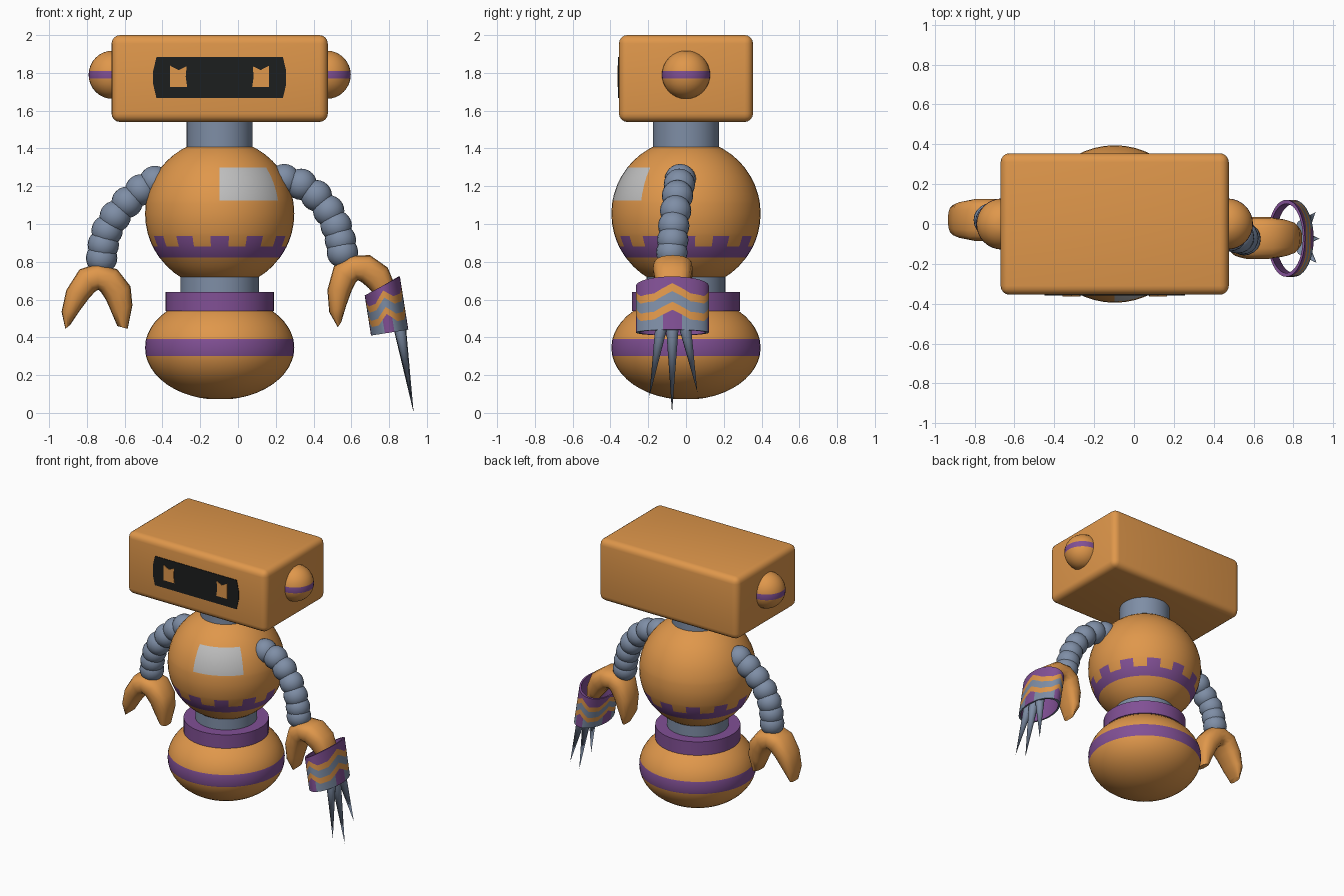
import bpy, bmesh, math
from math import cos, sin, pi, radians, sqrt
from mathutils import Matrix, Vector

if "Cube" in bpy.data.objects:
    bpy.data.objects.remove(bpy.data.objects["Cube"])


def material(name, rgb):
    m = bpy.data.materials.new(name)
    m.use_nodes = True
    m.diffuse_color = (*rgb, 1)
    m.node_tree.nodes["Principled BSDF"].inputs["Base Color"].default_value = (*rgb, 1)
    return m


ORANGE, PURPLE, STEEL, PALE, BLACK = range(5)
MATS = [material("orange paint", (0.74, 0.31, 0.07)),
        material("purple paint", (0.22, 0.08, 0.30)),
        material("blue grey metal", (0.21, 0.27, 0.38)),
        material("pale grey panel", (0.52, 0.52, 0.52)),
        material("black screen", (0.012, 0.013, 0.013))]
CX = -0.097  # body axis


def finish(name, bm, color, loc=(0, 0, 0), tilt=0, angle=40):
    """color is a material slot, or a rule from face centre to slot"""
    bmesh.ops.recalc_face_normals(bm, faces=bm.faces)
    me = bpy.data.meshes.new(name)
    slots = [color(f.calc_center_median()) if callable(color) else color for f in bm.faces]
    used = sorted(set(slots))
    for f, s in zip(bm.faces, slots):
        f.material_index = used.index(s)
    bm.to_mesh(me)
    bm.free()
    for s in used:
        me.materials.append(MATS[s])
    me.shade_smooth()
    me.set_sharp_from_angle(angle=radians(angle))
    ob = bpy.data.objects.new(name, me)
    ob.location = loc
    ob.rotation_euler = (0, radians(tilt), 0)
    bpy.context.collection.objects.link(ob)
    return ob


def skin(bm, rings, caps=True):
    """bridge equal rings of points into a surface"""
    vs = [[bm.verts.new(p) for p in r] for r in rings]
    n = len(vs[0])
    for a, b in zip(vs, vs[1:]):
        for i in range(n):
            j = (i + 1) % n
            bm.faces.new((a[i], a[j], b[j], b[i]))
    if caps:
        bm.faces.new(vs[0])
        bm.faces.new(vs[-1])


def ball(name, loc, r, rz, cuts, color, segs=48, rows=24):
    """ellipsoid with extra rings at the heights of the painted borders"""
    zs = [-rz * cos(pi * i / rows) for i in range(1, rows)]
    zs = sorted([z for z in zs if all(abs(z - c) > rz * 0.03 for c in cuts)] + cuts)
    bm = bmesh.new()
    rings = []
    for z in zs:
        k = r * sqrt(1 - (z / rz) ** 2)
        rings.append([(k * sin(2 * pi * i / segs), -k * cos(2 * pi * i / segs), z)
                      for i in range(segs)])
    skin(bm, rings)
    return finish(name, bm, color, loc)


def drum(name, r, z0, z1, color):
    bm = bmesh.new()
    skin(bm, [[(r * cos(2 * pi * i / 48), r * sin(2 * pi * i / 48), z) for i in range(48)]
              for z in (z0, z1)])
    return finish(name, bm, color, (CX, 0, 0))


def plate(name, pts, y, color, thick=0.006):
    """thin flat panel facing the front"""
    bm = bmesh.new()
    skin(bm, [[(x, y - d, z) for x, z in pts] for d in (0, thick)])
    return finish(name, bm, color)


def band(lo, hi):
    return lambda c: PURPLE if lo < c.z < hi else ORANGE


# Torso: castellated belt and chest panel
def torso_color(c):
    a = math.degrees(math.atan2(c.x, -c.y))
    tooth = abs((a + 15) % 30 - 15) < 7.5
    if -0.232 < c.z < -0.175 or (-0.175 < c.z < -0.118 and tooth):
        return PURPLE
    if 0.07 < c.z < 0.245 and 0 < a < 52.5:
        return PALE
    return ORANGE


ball("torso", (CX, 0, 1.055), 0.395, 0.395, [-0.232, -0.175, -0.118, 0.07, 0.245], torso_color)
ball("lower_body", (CX, 0, 0.345), 0.395, 0.275, [-0.045, 0.045], band(-0.045, 0.045))
drum("waist", 0.208, 0.6, 0.76, STEEL)
drum("waist_ring", 0.287, 0.54, 0.64, PURPLE)
drum("neck", 0.175, 1.36, 1.58, STEEL)

# Head: rounded box
bm = bmesh.new()
bmesh.ops.create_cube(bm, size=1, matrix=Matrix.Diagonal((1.145, 0.71, 0.46, 1)))
bmesh.ops.bevel(bm, geom=bm.edges[:], offset=0.045, segments=4, profile=0.5, affect='EDGES')
finish("head", bm, ORANGE, (CX, 0, 1.77))

for side, name in ((-1, "right_ear"), (1, "left_ear")):
    ball(name, (CX + side * 0.566, 0, 1.79), 0.128, 0.128, [-0.021, 0.021],
         band(-0.021, 0.021), 32, 16)

# Face screen and notched eyes
half = [(0.335, 1.667), (0.352, 1.74), (0.352, 1.81), (0.335, 1.883)]
plate("face_screen", [(CX + x, z) for x, z in half]
      + [(CX - x, z) for x, z in reversed(half)], -0.353, BLACK)
eye = [(0.172, 1.725), (0.262, 1.725), (0.262, 1.838), (0.217, 1.815), (0.175, 1.835), (0.18, 1.78)]
for side, name in ((-1, "right_eye"), (1, "left_eye")):
    plate(name, [(CX + side * x, z) for x, z in eye], -0.357, ORANGE)


# Arms: chains of overlapping balls
def arm(name, path):
    bm = bmesh.new()
    for p in path:
        bmesh.ops.create_uvsphere(bm, u_segments=20, v_segments=12, radius=0.083,
                                  matrix=Matrix.Translation(p))
    finish(name, bm, STEEL)


arm("right_arm", [(-0.44, 0.0, 1.225), (-0.515, 0, 1.18), (-0.587, 0, 1.115), (-0.65, 0, 1.04),
                  (-0.693, 0.01, 0.965), (-0.713, 0.015, 0.89), (-0.722, 0.02, 0.82)])
arm("left_arm", [(0.245, -0.03, 1.235), (0.335, -0.035, 1.21), (0.415, -0.045, 1.15),
                 (0.48, -0.055, 1.07), (0.52, -0.065, 0.99), (0.542, -0.07, 0.915),
                 (0.553, -0.075, 0.85)])

# Claws: rounded sections lofted between an outer and an inner edge
CLAW = [(-0.17, -0.345, -0.145, -0.325, 0.05), (-0.19, -0.255, -0.095, -0.25, 0.08),
        (-0.165, -0.14, -0.042, -0.18, 0.095), (-0.095, -0.03, -0.012, -0.148, 0.105),
        (0, 0, 0.004, -0.138, 0.105), (0.105, -0.03, 0.02, -0.153, 0.105),
        (0.175, -0.12, 0.047, -0.195, 0.095), (0.185, -0.22, 0.075, -0.26, 0.08),
        (0.16, -0.345, 0.105, -0.33, 0.05)]


def claw(name, loc, tilt):
    bm = bmesh.new()
    rings = []
    for xo, zo, xi, zi, d in CLAW:
        outer, inner = Vector((xo, 0, zo)), Vector((xi, 0, zi))
        mid, arm_v = (outer + inner) / 2, (outer - inner) / 2
        ring = []
        for i in range(16):
            c, s = cos(pi * i / 8), sin(pi * i / 8)
            c, s = (math.copysign(abs(v) ** 0.75, v) for v in (c, s))
            ring.append(mid + arm_v * c + Vector((0, d * s, 0)))
        rings.append(ring)
    skin(bm, rings)
    finish(name, bm, ORANGE, loc, tilt, 60)


claw("right_claw", (-0.744, 0.02, 0.79), 0)
claw("left_claw", (0.59, -0.07, 0.833), -17)

# Cuff: open oval tube with chevron stripes
SEGS = 48
LEVELS = [0, 0.2, 0.35, 0.55, 0.7, 1]
STRIPES = [STEEL, ORANGE, STEEL, ORANGE, PURPLE]


def cuff_ring(v, k):
    ring = []
    for i in range(SEGS):
        a = 2 * pi * i / SEGS
        d = abs((math.degrees(a) + 45) % 90 - 45)
        h = 0.25 + 0.035 * cos(a)
        peak = 0.05 * max(0, 1 - d / 30) if 0 < v < 1 else 0
        ring.append((0.1 * k * cos(a), 0.193 * k * sin(a), v * h + peak))
    return ring


bm = bmesh.new()
skin(bm, [cuff_ring(v, 1) for v in LEVELS] + [cuff_ring(v, 0.9) for v in (1, 0)]
     + [cuff_ring(0, 1)], caps=False)
bm.faces.ensure_lookup_table()
order = {tuple(f.calc_center_median()): n for n, f in enumerate(bm.faces)}


def cuff_color(c):
    row, col = divmod(order[tuple(c)], SEGS)
    if row == 0 and (col + 2) % 12 < 4:
        return PURPLE
    return (STRIPES + [PURPLE, PURPLE, STEEL])[row]


cuff = finish("left_cuff", bm, cuff_color, (0.803, -0.072, 0.425), -9)

# Spikes fanning out below the cuff
for n, (y0, y1, z1) in enumerate([(-0.125, -0.195, 0.08), (-0.072, -0.074, 0), (-0.012, 0.06, 0.11)]):
    base = Vector((0.85, y0, 0.49))
    axis = Vector((0.93 - 0.17 * z1, y1, z1)) - base
    bm = bmesh.new()
    bmesh.ops.create_cone(bm, cap_ends=True, segments=12, radius1=0.036, radius2=0,
                          depth=axis.length,
                          matrix=Matrix.Translation(base + axis / 2)
                          @ axis.to_track_quat('Z', 'Y').to_matrix().to_4x4()
                          @ Matrix.Diagonal((1, 1, 1, 1)))
    finish("spike_%d" % (n + 1), bm, STEEL)
